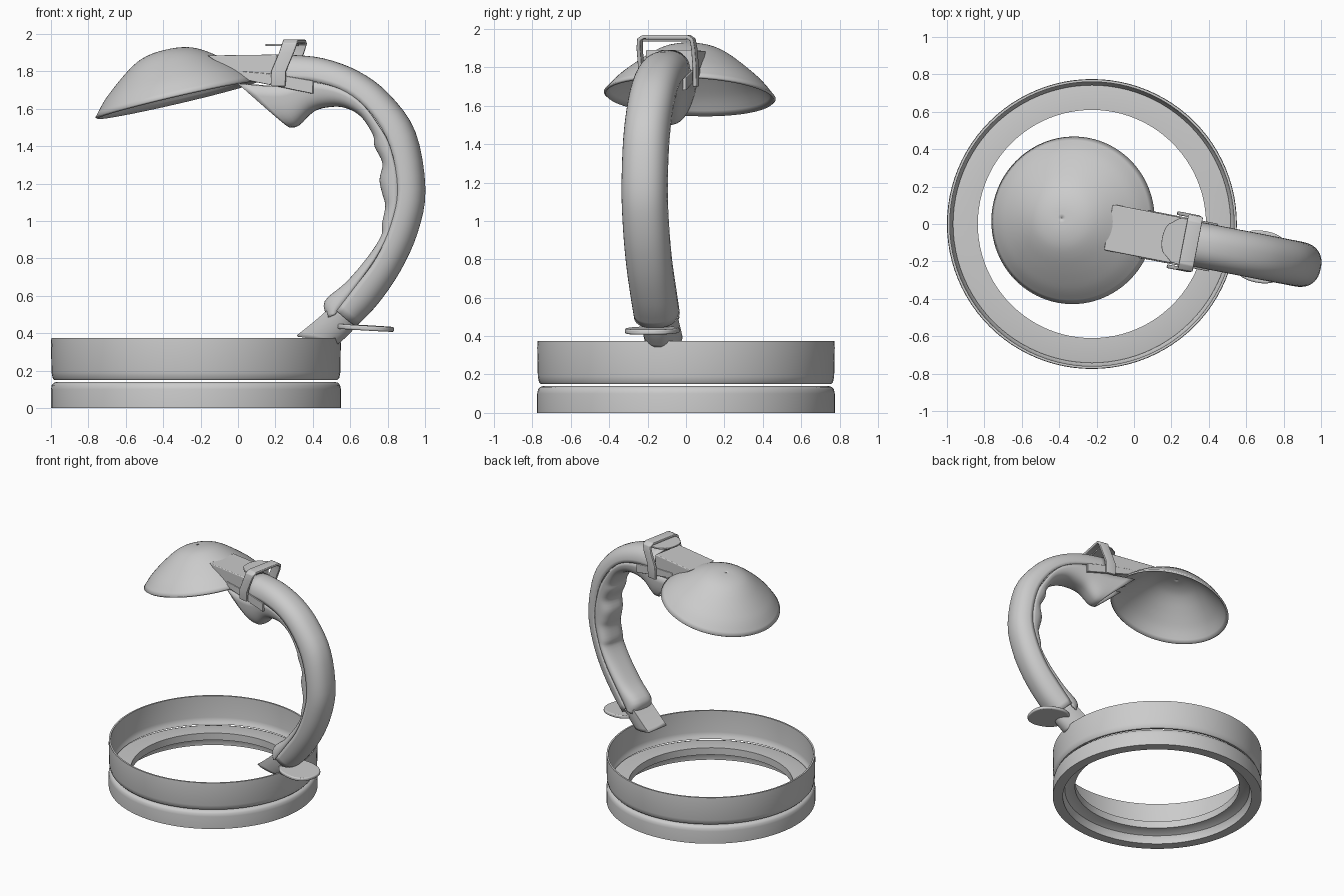
import bpy, bmesh, math
from mathutils import Vector, Matrix

if "Cube" in bpy.data.objects:
    bpy.data.objects.remove(bpy.data.objects["Cube"])


def place(x, w, z):
    """Arm plane: x along the front view, w sideways; turned about the ring centre."""
    return Vector((x + 0.19 * w, -0.194 * (x + 0.225) + 0.98 * w, z))


def make(name, verts, faces, thick=0, bevel=0, angle=35):
    me = bpy.data.meshes.new(name)
    me.from_pydata([tuple(v) for v in verts], [], faces)
    bm = bmesh.new()
    bm.from_mesh(me)
    bmesh.ops.remove_doubles(bm, verts=bm.verts, dist=1e-5)
    bmesh.ops.recalc_face_normals(bm, faces=bm.faces)
    bm.to_mesh(me)
    bm.free()
    ob = bpy.data.objects.new(name, me)
    bpy.context.collection.objects.link(ob)
    if thick:
        m = ob.modifiers.new("wall", 'SOLIDIFY')
        m.thickness, m.offset = thick, 0
    if bevel:
        m = ob.modifiers.new("round", 'BEVEL')
        m.width, m.segments = bevel, 3
    bpy.ops.object.select_all(action='DESELECT')
    ob.select_set(True)
    bpy.context.view_layer.objects.active = ob
    bpy.ops.object.shade_smooth_by_angle(angle=math.radians(angle))
    return ob


def revolve(name, prof, mat, closed=True, thick=0, n=96):
    k = len(prof)
    vs = [mat @ Vector((r * math.cos(a), r * math.sin(a), z))
          for a in (2 * math.pi * i / n for i in range(n)) for r, z in prof]
    fs = [(i * k + j, (i + 1) % n * k + j, (i + 1) % n * k + (j + 1) % k, i * k + (j + 1) % k)
          for i in range(n) for j in range(k if closed else k - 1)]
    return make(name, vs, fs, thick)


def spline(pts, sub):
    """Catmull-Rom through tuples of any length."""
    p = [Vector(q) for q in pts]
    p = [2 * p[0] - p[1]] + p + [2 * p[-1] - p[-2]]
    out = []
    for i in range(1, len(p) - 2):
        a, b, c, d = p[i - 1:i + 3]
        for s in range(sub):
            t = s / sub
            out.append(0.5 * (2 * b + (c - a) * t + (2 * a - 5 * b + 4 * c - d) * t * t
                              + (3 * b - a - 3 * c + d) * t ** 3))
    return out + [p[-2]]


def channel(name, pairs, hw, ex=1.0, sub=4, closed=False, n=20):
    """Loft of U sections; each row is (edge x, edge z, crown x, crown z)."""
    rows = spline(pairs, sub)
    vs = []
    for ex_, ez, cx, cz in rows:
        for i in range(n + 1):
            t = math.pi * i / n
            s, c = max(0, math.sin(t)) ** ex, math.cos(t)
            c = math.copysign(abs(c) ** ex, c)
            vs.append(place(ex_ + (cx - ex_) * s, hw * c, ez + (cz - ez) * s))
    k = n + 1
    fs = [(i * k + j, (i + 1) * k + j, (i + 1) * k + (j + 1) % k, i * k + (j + 1) % k)
          for i in range(len(rows) - 1) for j in range(k if closed else n)]
    return make(name, vs, fs, 0.012)


def prism(name, poly, w0, w1, bevel=0.006):
    """Side outline in (x, z) pulled between two sideways offsets."""
    n = len(poly)
    vs = [place(x, w, z) for w in (w0, w1) for x, z in poly]
    fs = [tuple(range(n)), tuple(range(n, 2 * n))]
    fs += [(i, (i + 1) % n, n + (i + 1) % n, n + i) for i in range(n)]
    return make(name, vs, fs, 0, bevel)


def slab(name, outline, zf, t, bevel):
    """Plan outline in (x, w) with height zf(x) and thickness t."""
    n = len(outline)
    vs = [place(x, w, zf(x) + d) for d in (0, t) for x, w in outline]
    fs = [tuple(range(n)), tuple(range(n, 2 * n))]
    fs += [(i, (i + 1) % n, n + (i + 1) % n, n + i) for i in range(n)]
    return make(name, vs, fs, 0, bevel)


# Base rings
centre = Matrix.Translation((-0.225, 0, 0))
revolve("lower_ring", [(.775, 0), (.775, .10), (.771, .122), (.76, .135), (.742, .14), (.61, .14),
                       (.61, .083), (.65, .078), (.685, .06), (.70, .03), (.70, 0)], centre)
revolve("upper_band", [(.773, .375), (.775, .34), (.772, .19), (.766, .16), (.757, .15), (.742, .15),
                       (.745, .158), (.754, .17), (.759, .20), (.76, .375)], centre)

# Domed shade, tipped along the arm plane
axis_mat = (Matrix.Translation(place(-.325, 0, 1.65)) @ Matrix.Rotation(math.radians(-11), 4, 'Z')
            @ Matrix.Rotation(math.radians(-13.3), 4, 'Y'))
dome = spline([(0.0005, .265), (.07, .262), (.14, .245), (.20, .214), (.26, .172),
               (.32, .125), (.38, .072), (.443, 0)], 3)
revolve("shade", [tuple(p) for p in dome], axis_mat, closed=False, thick=0.014)

# Arm: outer shell and finger-grooved inner grip
channel("arm_shell", [(.26, 1.755, .25, 1.885), (.43, 1.745, .45, 1.865), (.60, 1.69, .64, 1.795),
                      (.735, 1.575, .80, 1.675), (.835, 1.40, .94, 1.475), (.876, 1.17, .993, 1.17),
                      (.84, .98, .952, .94), (.76, .80, .86, .735), (.65, .65, .74, .56),
                      (.55, .52, .63, .445)], .115, 0.85)
channel("arm_grip", [(.02, 1.735, .28, 1.505), (.22, 1.72, .32, 1.515), (.36, 1.74, .40, 1.59),
                     (.47, 1.735, .49, 1.615), (.60, 1.69, .58, 1.61), (.70, 1.61, .67, 1.56),
                     (.78, 1.50, .735, 1.46), (.825, 1.42, .742, 1.40), (.855, 1.32, .785, 1.31),
                     (.875, 1.22, .768, 1.22), (.876, 1.15, .785, 1.14), (.87, 1.08, .80, 1.08),
                     (.845, .99, .782, .98), (.82, .92, .78, .92), (.75, .79, .71, .81),
                     (.65, .65, .59, .67), (.57, .54, .475, .57), (.54, .50, .49, .48)], .108, 0.7)

# Stem joining the arm to the band
channel("stem", [(.53, .55, .64, .46), (.44, .47, .59, .40), (.335, .385, .53, .345)], .09, 0.9, closed=True)

# Thumb tab at the foot of the arm
tab = []
for i in range(40):
    a = 2 * math.pi * i / 40
    c, s = math.cos(a), math.sin(a)
    tab.append((.68 + .15 * math.copysign(abs(c) ** .85, c), .14 * math.copysign(abs(s) ** .85, s)))
slab("thumb_tab", tab, lambda x: .425 - .06 * (x - .53), .026, .008)

# Neck and its side strips
prism("neck", [(-.14, 1.885), (.23, 1.89), (.23, 1.73), (.05, 1.757), (-.02, 1.80)], -.125, .125)
for side, s in (("near", -1), ("far", 1)):
    prism(side + "_neck_strip", [(.05, 1.80), (.22, 1.785), (.425, 1.75), (.425, 1.68), (.05, 1.757)],
          s * .108, s * .130, .004)

# Clip: strap over the neck, leaning back at the top
path = [(.245, -.145, 1.72), (.248, -.145, 1.80), (.29, -.145, 1.90), (.305, -.14, 1.945),
        (.305, -.115, 1.96), (.305, .115, 1.96), (.305, .14, 1.945), (.29, .145, 1.90),
        (.248, .145, 1.80), (.245, .145, 1.70)]
verts = [place(x + d, w, z) for x, w, z in path for d in (-.042, .036)]
faces = [(2 * i, 2 * i + 1, 2 * i + 3, 2 * i + 2) for i in range(len(path) - 1)]
make("clip_strap", verts, faces, .02, .005)

# Clip tongue
slab("clip_tongue", [(.30, -.13), (.22, -.12)] + [(.19 - .04 * math.cos(a), .09 * math.sin(a))
     for a in (-1.4 + 2.8 * i / 12 for i in range(13))] + [(.22, .12), (.30, .13)],
     lambda x: 1.935, .012, .003)
